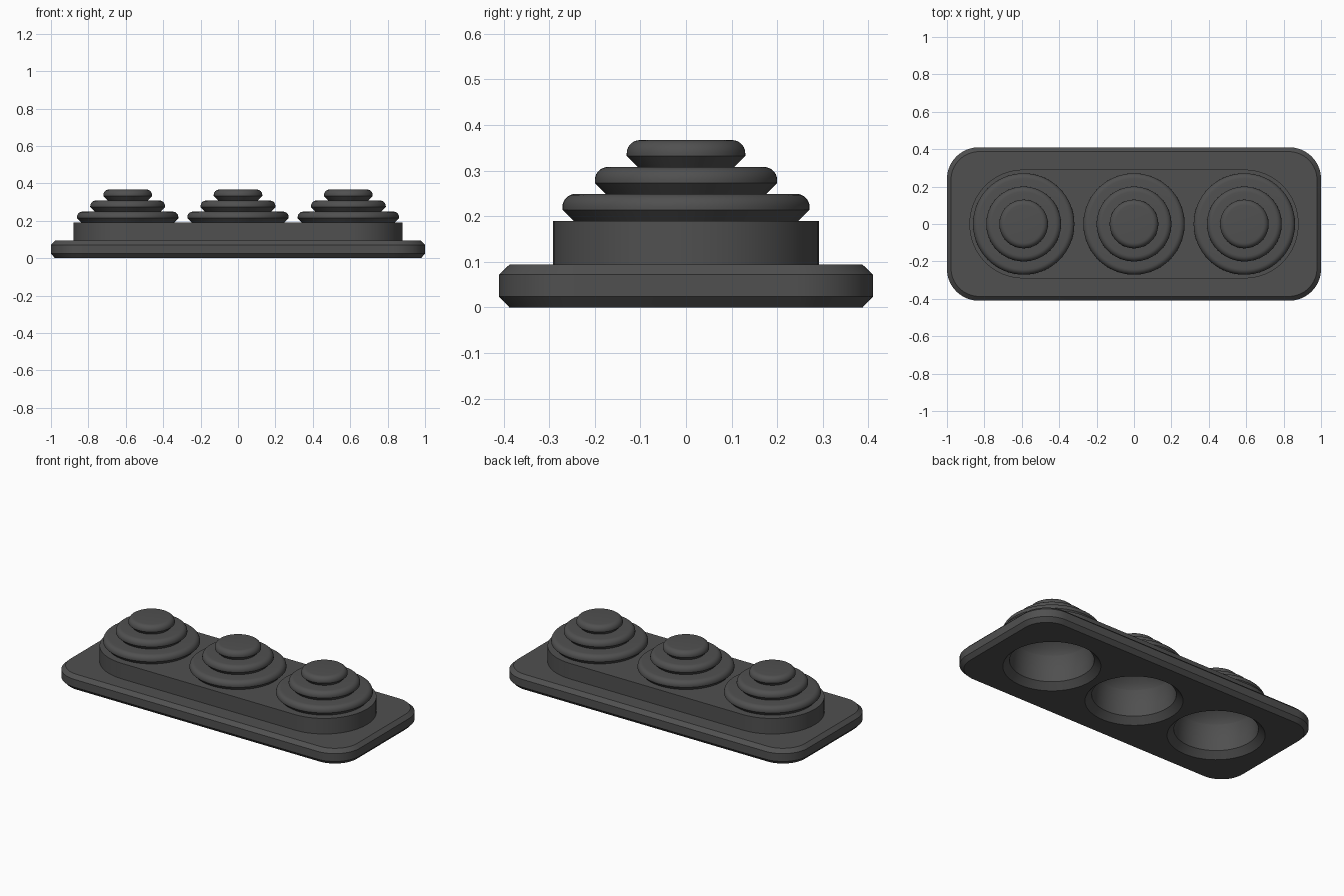
import bpy, bmesh, math

if "Cube" in bpy.data.objects:
    bpy.data.objects.remove(bpy.data.objects["Cube"])

grey = bpy.data.materials.new("dark grey")
grey.diffuse_color = (0.08, 0.08, 0.08, 1)
grey.use_nodes = True
grey.node_tree.nodes["Principled BSDF"].inputs["Base Color"].default_value = grey.diffuse_color


def finish(name, bm):
    bmesh.ops.recalc_face_normals(bm, faces=bm.faces)
    me = bpy.data.meshes.new(name)
    bm.to_mesh(me)
    bm.free()
    me.materials.append(grey)
    ob = bpy.data.objects.new(name, me)
    bpy.context.collection.objects.link(ob)
    return ob


def outline(hx, hy, r, z, n=16):
    """Rounded rectangle as a loop of points."""
    pts = []
    for q, (sx, sy) in enumerate([(1, 1), (-1, 1), (-1, -1), (1, -1)]):
        for i in range(n + 1):
            a = math.pi / 2 * (q + i / n)
            pts.append((sx * (hx - r) + r * math.cos(a),
                        sy * (hy - r) + r * math.sin(a), z))
    return pts


def loft(name, loops):
    """Skin a stack of equal loops and cap both ends."""
    bm = bmesh.new()
    rings = [[bm.verts.new(p) for p in loop] for loop in loops]
    n = len(rings[0])
    for a, b in zip(rings, rings[1:]):
        for i in range(n):
            j = (i + 1) % n
            bm.faces.new((a[i], a[j], b[j], b[i]))
    bm.faces.new(rings[0][::-1])
    bm.faces.new(rings[-1])
    return finish(name, bm)


def lathe(name, profile, x, n=64):
    return loft(name, [[(x + r * math.cos(2 * math.pi * i / n),
                         r * math.sin(2 * math.pi * i / n), z)
                        for i in range(n)] for r, z in profile])


def cut(ob, cutters):
    """Subtract the cutters and bake the result."""
    for c in cutters:
        m = ob.modifiers.new("cut", 'BOOLEAN')
        m.operation, m.object, m.solver = 'DIFFERENCE', c, 'EXACT'
    dg = bpy.context.evaluated_depsgraph_get()
    me = bpy.data.meshes.new_from_object(ob.evaluated_get(dg))
    ob.modifiers.clear()
    ob.data = me


# Chamfered plate with the raised round-ended platform on top
body = loft("base_body", [
    outline(0.978, 0.387, 0.15, 0),
    outline(1.0, 0.41, 0.17, 0.024),
    outline(1.0, 0.41, 0.17, 0.072),
    outline(0.978, 0.387, 0.15, 0.094),
    outline(0.88, 0.291, 0.289, 0.094),
    outline(0.88, 0.291, 0.289, 0.19)])

# Stepped button profile: undercut chamfer, then a rounded shoulder per tier
button_profile = [(0.246, 0.186)]
for radius, z0 in [(0.271, 0.19), (0.20, 0.249), (0.13, 0.308)]:
    button_profile += [(radius - 0.024, z0), (radius, z0 + 0.024)]
    f = 0.029
    for i in range(8):
        a = math.pi / 2 * i / 7
        button_profile.append((radius - f + f * math.cos(a),
                               z0 + 0.03 + f * math.sin(a)))

# Hollow underside: chamfered mouth and domed well
well_profile = [(0.275, -0.005), (0.27, 0), (0.233, 0.037), (0.23, 0.10),
                (0.225, 0.15), (0.212, 0.19), (0.19, 0.22), (0.155, 0.25),
                (0.115, 0.275), (0.06, 0.295), (0.01, 0.30)]

centres = (-0.59, 0, 0.59)
wells = [lathe("well_cutter", well_profile, x) for x in centres]
for w in wells:
    w.hide_render = True
buttons = [lathe("stepped_button", button_profile, x) for x in centres]

cut(body, wells)
for b, w in zip(buttons, wells):
    cut(b, [w])
for w in wells:
    bpy.data.objects.remove(w)

# Smooth shading with crisp chamfers
bpy.ops.object.select_all(action='DESELECT')
for ob in [body] + buttons:
    ob.select_set(True)
bpy.context.view_layer.objects.active = body
bpy.ops.object.shade_smooth_by_angle(angle=math.radians(30))
